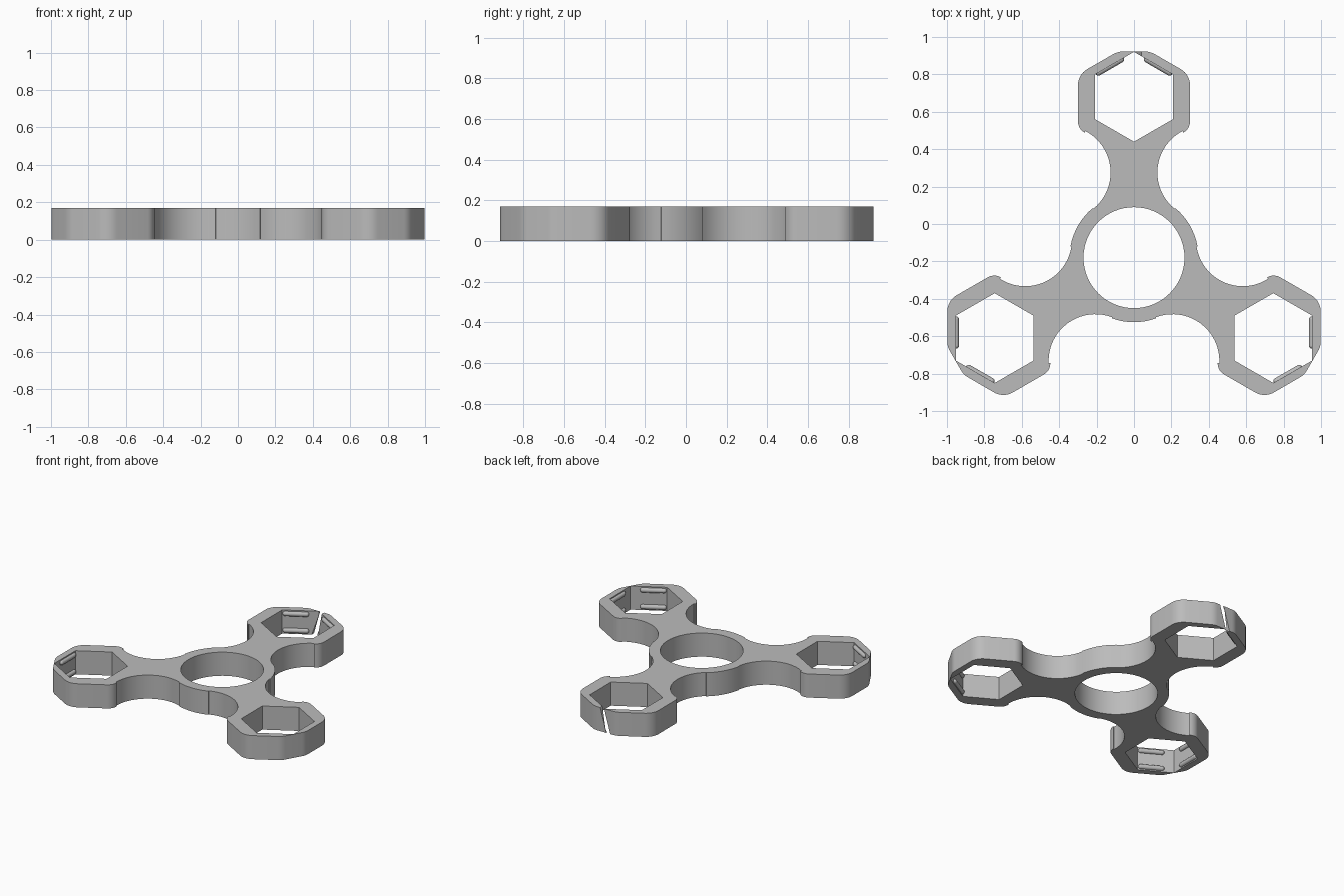
import bpy, bmesh
from math import sin, cos, pi, radians
from mathutils import Matrix, Vector

if "Cube" in bpy.data.objects:
    bpy.data.objects.remove(bpy.data.objects["Cube"])

HEIGHT = 0.17
HUB = Vector((0, -0.18, 0))      # centre of the bearing hole
ARM = 0.86                       # hub centre to socket centre
HEX = 0.24                       # socket circumradius

grey = bpy.data.materials.new("plain grey")
grey.use_nodes = True
grey.diffuse_color = (0.5, 0.5, 0.5, 1)
grey.node_tree.nodes["Principled BSDF"].inputs["Base Color"].default_value = (0.5, 0.5, 0.5, 1)


def arc(cx, cy, r, a0, a1, n):
    steps = [radians(a0 + (a1 - a0) * i / n) for i in range(n + 1)]
    return [Vector((cx + r * cos(a), cy + r * sin(a), 0)) for a in steps]


def turn(arm):
    return Matrix.Translation(HUB) @ Matrix.Rotation(-arm * 2 * pi / 3, 4, 'Z')


def make_object(name, bm):
    mesh = bpy.data.meshes.new(name)
    bm.to_mesh(mesh)
    bm.free()
    mesh.materials.append(grey)
    ob = bpy.data.objects.new(name, mesh)
    bpy.context.collection.objects.link(ob)
    return ob


def smooth(ob):
    bpy.ops.object.select_all(action='DESELECT')
    ob.select_set(True)
    bpy.context.view_layer.objects.active = ob
    bpy.ops.object.shade_smooth_by_angle(angle=radians(30))


# Half of one arm: tip, outer corner, inner corner, neck, hub
half = (arc(0.06, 1.002, 0.1, 90, 60, 5)
        + arc(0.2, 0.9215, 0.1, 60, 0, 8)
        + arc(0.23, 0.73, 0.07, 0, -62, 8)
        + arc(0.375, 0.455, 0.25, 117, 230.5, 20)
        + arc(0, 0, 0.345, 50, 30, 4))
left = [Vector((-p.x, p.y, 0)) for p in reversed(half)]
arm_outline = left[1:] + half

# Loops of the flat body: outline, bearing hole, three hexagonal sockets
loops = [[turn(k) @ p for k in range(3) for p in arm_outline],
         [turn(0) @ p for p in arc(0, 0, 0.27, 0, 360, 64)[:-1]]]
for k in range(3):
    loops.append([turn(k) @ p for p in arc(0, ARM, HEX, 30, 390, 6)[:-1]])

bm = bmesh.new()
for loop in loops:
    verts = [bm.verts.new(p) for p in loop]
    for a, b in zip(verts, verts[1:] + verts[:1]):
        bm.edges.new((a, b))
bmesh.ops.triangle_fill(bm, use_beauty=True, use_dissolve=False, edges=bm.edges[:])
flat = bmesh.ops.extrude_face_region(bm, geom=bm.faces[:])
top = [g for g in flat["geom"] if isinstance(g, bmesh.types.BMVert)]
bmesh.ops.translate(bm, verts=top, vec=(0, 0, HEIGHT))
bmesh.ops.recalc_face_normals(bm, faces=bm.faces[:])
body = make_object("spinner_body", bm)

# Slanted slit through the tip of the back arm
bm = bmesh.new()
bmesh.ops.create_cube(bm, size=1, matrix=Matrix.Translation((0, 0.93, HEIGHT / 2))
                      @ Matrix.Rotation(radians(16), 4, 'Y') @ Matrix.Diagonal((0.03, 0.12, 0.4, 1)))
cutter = make_object("slit_cutter", bm)
cutter.hide_render = True
cut = body.modifiers.new("slit", 'BOOLEAN')
cut.operation, cut.solver, cut.object = 'DIFFERENCE', 'EXACT', cutter
bpy.context.view_layer.objects.active = body
bpy.ops.object.modifier_apply(modifier=cut.name)
bpy.data.objects.remove(cutter)
smooth(body)

# Retaining ridges on the two outer walls of each socket, high and low
tip = Vector((0, ARM + HEX, 0))
for k in range(3):
    bm = bmesh.new()
    for side in (-1, 1):
        corner = Vector((side * HEX * cos(pi / 6), ARM + HEX / 2, 0))
        along = (tip - corner).normalized()
        spin = along.to_track_quat('Z', 'Y').to_matrix().to_4x4()
        for z in (0.025, HEIGHT - 0.025):
            middle = corner + along * 0.09 + Vector((0, 0, z))
            bmesh.ops.create_cone(bm, cap_ends=True, segments=16, radius1=0.017, radius2=0.017,
                                  depth=0.14, matrix=turn(k) @ Matrix.Translation(middle) @ spin)
            for end in (0.02, 0.16):
                spot = corner + along * end + Vector((0, 0, z))
                bmesh.ops.create_uvsphere(bm, u_segments=16, v_segments=8, radius=0.017,
                                          matrix=turn(k) @ Matrix.Translation(spot) @ spin)
    smooth(make_object("socket_ridges_" + ("back", "right", "left")[k], bm))
